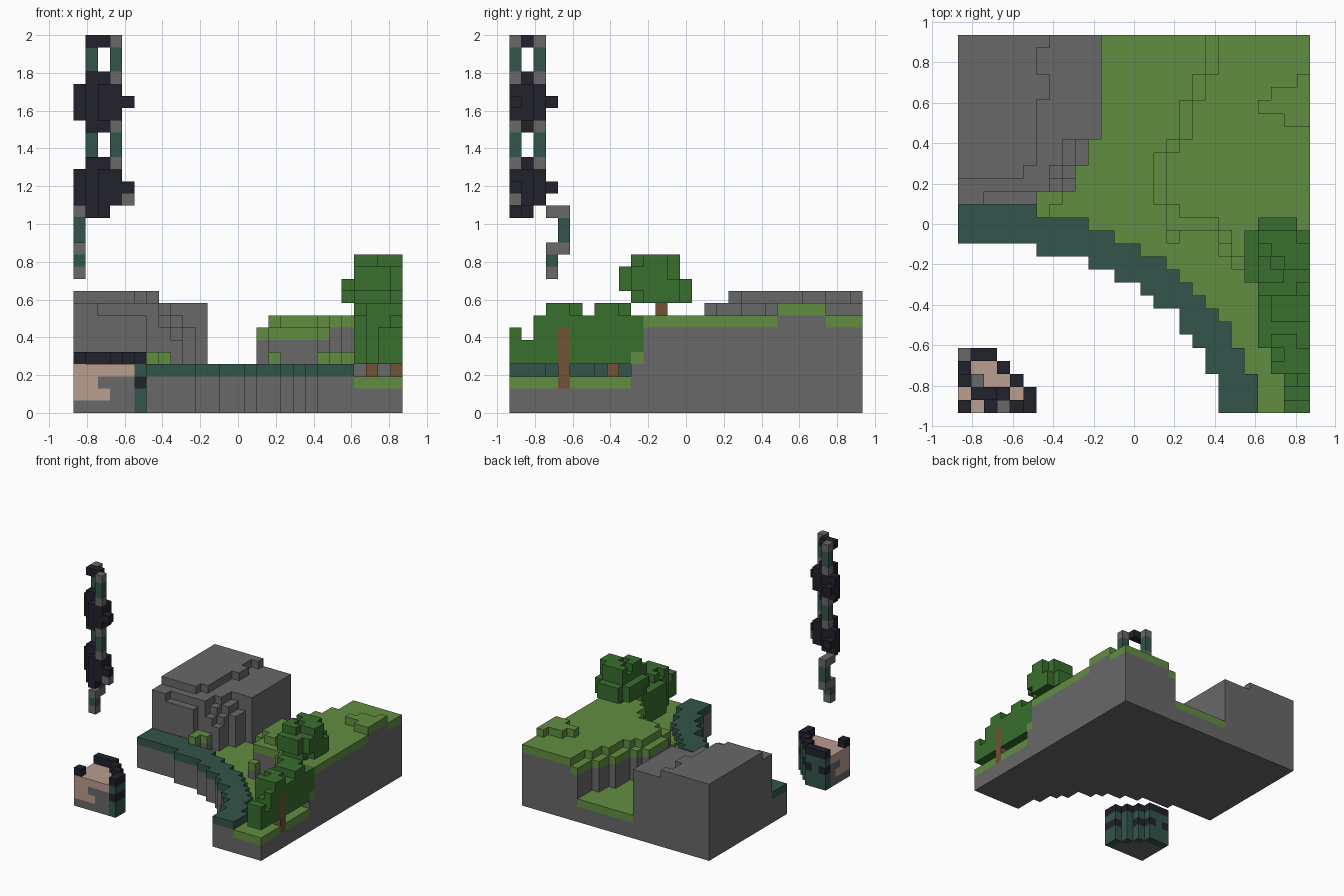
import bpy, bmesh
from mathutils import Vector

cube = bpy.data.objects.get("Cube")
if cube:
    bpy.data.objects.remove(cube, do_unlink=True)

NX, NY, NZ = 27, 29, 31
V = 2 / NZ

COLOURS = {
    "stone": (.14, .14, .14), "grass": (.12, .27, .053), "leaf": (.04, .156, .026),
    "water": (.033, .09, .07), "dark_iron": (.015, .015, .025),
    "bark": (.16, .084, .037), "clay": (.49, .337, .275),
}
NAMES = list(COLOURS)
MATS = []
for name, rgb in COLOURS.items():
    m = bpy.data.materials.new(name)
    m.use_nodes = True
    m.diffuse_color = (*rgb, 1)
    bsdf = m.node_tree.nodes["Principled BSDF"]
    bsdf.inputs["Base Color"].default_value = (*rgb, 1)
    bsdf.inputs["Roughness"].default_value = .9
    MATS.append(m)

parts = {}   # part name -> {block: colour}


def put(part, cells, colour):
    block = parts.setdefault(part, {})
    for c in cells:
        block[c] = colour


def column(part, i, j, height, top):
    put(part, [(i, j, k) for k in range(height)], "stone")
    put(part, [(i, j, height - 1)], top)


# Shoreline: front and back rows of the stream per column
SHORE = [13] * 6 + [12] * 4 + [11] * 2 + [10] * 2 + [9, 8, 8, 6, 5, 3] + [0] * 7
BANK = [16] * 6 + [15] * 4 + [14] * 2 + [13] * 2 + [12, 12, 11, 10, 9, 8, 7, 5, 3] + [0] * 4
# Left edge of the grassy hill, from row 11 to the back
HILL = [22, 21, 20, 16, 16] + [15] * 4 + [16] + [17] * 3 + [18, 18, 19, 19, 19]
# Raised patch on the hill: row -> first column
KNOLL = {22: 25, 23: 23, 24: 24, 25: 26}


def cliff_edge(j):
    return 11 if j > 20 else 10 if j > 18 else 9 if j > 16 else 6


def cliff_height(i, j):
    plateau = 7 if j in (24, 25, 28) else 6
    if j >= 18 and i < (plateau if j > 18 else 5):
        return 10
    if j == 16:
        return 9 if i < 2 else 8
    rim = cliff_edge(j) - 1 - i
    if j < 21 and rim < 2 and i > 6:
        return 7 + rim - (j == 17)
    return 9


def hill_height(i, j):
    if j in KNOLL and i >= KNOLL[j]:
        return 9
    edge = HILL[j - 11]
    if i == edge and j > 12 or (j == 14 and i < 20):
        return 7
    return 8


STEPS = {(6, 15), (6, 16), (7, 16), (16, 13), (21, 11), (20, 12)} | {(i, 10) for i in range(22, NX)}

for i in range(NX):
    for j in range(SHORE[i], NY):
        if j < BANK[i]:
            column("stream", i, j, 4, "water")
        elif j >= 16 and i < cliff_edge(j):
            column("cliff", i, j, cliff_height(i, j), "stone")
        elif j >= 11 and i >= HILL[j - 11]:
            column("hill", i, j, hill_height(i, j), "grass")
        else:
            column("meadow", i, j, 5 if (i, j) in STEPS else 3, "grass")

# Lower tree clump with two trunks
TOPS = [7, 7, 8, 9, 9, 9, 8, 9, 9, 9, 8]
for j, top in enumerate(TOPS):
    left = 25 if j < 3 else 24 if j < 5 else 23
    for i in range(left, NX):
        h = top - (i == left and j % 3 > 0) - (i == 26 and j % 4 == 1)
        put("lower_foliage", [(i, j, k) for k in range(5 if j == 10 else 4, h)], "leaf")
for k in range(2, 7):
    parts["lower_foliage"].pop((26, 4, k), None)
put("lower_trunks", [(26, 4, k) for k in range(2, 7)] + [(24, 8, 3)], "bark")
parts["meadow"].pop((26, 4, 2), None)

# Upper tree on the hill
for k, first, last in ((9, 10, 14), (10, 9, 14), (11, 9, 13), (12, 10, 13)):
    for j in range(first, last + 1):
        for i in range(22 if k < 11 else 23, NX):
            corner = j in (first, last) and i in (22, 26)
            gap = k == 12 and (i + j) % 5 == 0
            if not (corner or gap):
                put("upper_foliage", [(i, j, k)], "leaf")
put("upper_trunk", [(24, 12, 8)], "bark")

# Quarter-round pedestal: clay and stone core, painted shell, dark rim
ROUND = [4, 4, 4, 3, 2, 1]
for i, back in enumerate(ROUND):
    for j in range(back + 1):
        shell = j == back or i == 5
        for k in range(4):
            reach = (0, 3, 2, 9)[k]
            tone = "clay" if max(i, j) < reach else "stone"
            if shell:
                tone = "dark_iron" if k == 2 and i != 1 and i != 4 else "water"
            put("pedestal", [(i, j, k)], tone)
        if shell or i == j == 0:
            put("pedestal_rim", [(i, j, 4)], "dark_iron")

# Hanging chain: linked rods, arched caps and knots
POSTS = [(3, 0), (1, 2)]
KNOT = [(0, 2), (1, 1), (1, 2), (2, 0), (2, 1), (3, 0), (3, 1)]


def layer(part, plan, levels, colour):
    put(part, [(i, j, k) for i, j in plan for k in levels], colour)


for low in (20, 27):
    for cap in (low, low + 3):
        layer("chain_links", [(1, 1), (2, 1)], [cap], "dark_iron")
        layer("chain_links", POSTS, [cap], "stone")
    layer("chain_links", POSTS, (low + 1, low + 2), "water")
for mid in (18, 25):
    layer("chain_knots", KNOT, (mid - 1, mid, mid + 1), "dark_iron")
    layer("chain_knots", [(4, 0), (0, 3)], [mid], "dark_iron")
layer("chain_knots", [(4, 0)], [17], "stone")
layer("chain_knots", [(1, 1), (2, 0)], [16], "dark_iron")
TAIL = [(0, 4), (0, 3)]
layer("chain_tail", TAIL, (13, 16), "stone")
layer("chain_tail", TAIL[:1], (14, 15), "water")
layer("chain_tail", TAIL[1:], [12], "water")
layer("chain_tail", TAIL[1:], [11], "stone")

# Turn each part into a clean mesh of its exposed faces
solid = {c for block in parts.values() for c in block}
origin = Vector((NX / 2, NY / 2, 0))


def build(name, block):
    bm = bmesh.new()
    for cell, colour in block.items():
        for axis in range(3):
            for side in (0, 1):
                near = list(cell)
                near[axis] += 2 * side - 1
                if tuple(near) in solid:
                    continue
                u, w = (axis + 1) % 3, (axis + 2) % 3
                quad = []
                for a, b in ((0, 0), (1, 0), (1, 1), (0, 1)):
                    p = Vector(cell)
                    p[axis] += side
                    p[u] += a
                    p[w] += b
                    quad.append(bm.verts.new((p - origin) * V))
                face = bm.faces.new(quad if side else quad[::-1])
                face.material_index = NAMES.index(colour)
    bmesh.ops.remove_doubles(bm, verts=bm.verts, dist=V / 100)
    bmesh.ops.dissolve_limit(bm, angle_limit=.01, verts=bm.verts, edges=bm.edges,
                             delimit={'MATERIAL'})
    mesh = bpy.data.meshes.new(name)
    for m in MATS:
        mesh.materials.append(m)
    bm.to_mesh(mesh)
    bm.free()
    bpy.context.collection.objects.link(bpy.data.objects.new(name, mesh))


for name, block in parts.items():
    build(name, block)
